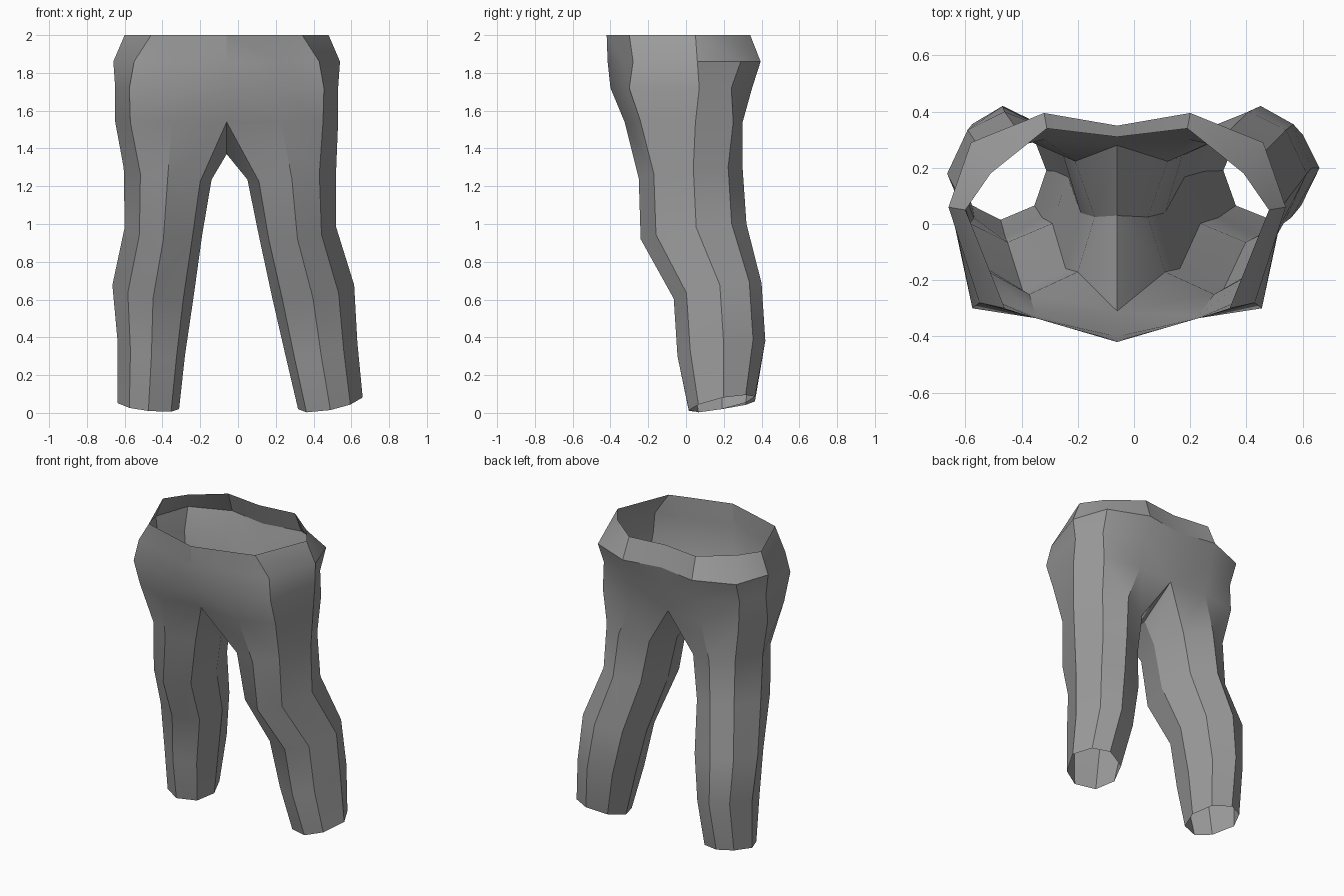
import bpy, bmesh

if "Cube" in bpy.data.objects:
    bpy.data.objects.remove(bpy.data.objects["Cube"])

AXIS = -0.06  # x of the garment's centre line

cloth = bpy.data.materials.new("grey_cloth")
cloth.diffuse_color = (0.33, 0.33, 0.33, 1)
cloth.use_nodes = True
cloth.node_tree.nodes["Principled BSDF"].inputs["Base Color"].default_value = cloth.diffuse_color

# Half hip rings, waist downward: (distance from axis, y) for
# centre front, front, front corner, side, back corner, back, centre back
HIPS = [
    (2.00, [(0, -.42), (.29, -.335), (.40, -.30), (.54, .05), (.45, .18), (.25, .34), (0, .31)]),
    (1.86, [(0, -.415), (.29, -.335), (.49, -.28), (.60, .06), (.52, .29), (.26, .395), (0, .35)]),
    (1.72, [(0, -.40), (.29, -.335), (.515, -.30), (.59, .07), (.51, .24), (.26, .35), (0, .325)]),
    (1.54, [(0, -.31), (.29, -.325), (.51, -.24), (.59, .05), (.51, .25), (.26, .30), (0, .28)]),
]

# Leg cross-section in units of half width: front round the outside to the inside
SECTION = [(0, -1), (.62, -.71), (1, .05), (.66, .72), (.05, 1), (-.7, .72), (-1, 0), (-.74, -.71)]

# Leg rings: outer x, inner x, front y, back y, z, tilt front-back, tilt sideways
LEGS = {
    -1: [(-.605, -.14, -.25, .30, 1.265, .025, .03),
         (-.60, -.19, -.24, .32, .96, .04, .02),
         (-.665, -.235, -.065, .40, .645, .04, .03),
         (-.637, -.28, -.045, .42, .34, .04, .03),
         (-.637, -.312, .015, .365, .035, .025, .015)],
    1: [(.52, .05, -.25, .30, 1.265, .025, .03),
        (.52, .11, -.24, .32, .96, .04, .02),
        (.615, .18, -.065, .40, .645, .04, .03),
        (.632, .25, -.045, .42, .34, .04, .03),
        (.66, .318, .015, .365, .05, .035, .03)],
}

bm = bmesh.new()


def bridge(a, b, closed=False):
    """Quads between two equally long rows of vertices."""
    n = len(a)
    for i in range(n if closed else n - 1):
        j = (i + 1) % n
        bm.faces.new((a[i], a[j], b[j], b[i]))


# Shared centre seam and crotch
seam_front = [bm.verts.new((AXIS, r[0][1], z)) for z, r in HIPS]
seam_back = [bm.verts.new((AXIS, r[-1][1], z)) for z, r in HIPS]
crotch = bm.verts.new((AXIS, .03, 1.37))

for side in (-1, 1):
    # Hip half
    rows = []
    for k, (z, ring) in enumerate(HIPS):
        mid = [bm.verts.new((AXIS + side * d, y, z)) for d, y in ring[1:-1]]
        rows.append([seam_front[k]] + mid + [seam_back[k]])
    for a, b in zip(rows, rows[1:]):
        bridge(a, b)

    # Leg tube, open at the hem
    tube = []
    for outer, inner, yf, yb, z, tv, tu in LEGS[side]:
        cx, hx = (outer + inner) / 2, (outer - inner) / 2
        cy, hy = (yf + yb) / 2, (yb - yf) / 2
        tube.append([bm.verts.new((cx + u * hx, cy + v * hy, z + v * tv + u * tu))
                     for u, v in SECTION])
    for a, b in zip(tube, tube[1:]):
        bridge(a, b, closed=True)

    # Join hip to leg, and the inner thigh to the crotch
    top, hip = tube[0], rows[-1]
    bridge(hip, [top[7]] + top[:6])
    bridge([hip[-1], crotch, hip[0]], [top[5], top[6], top[7]])

bmesh.ops.recalc_face_normals(bm, faces=bm.faces)
mesh = bpy.data.meshes.new("trousers")
bm.to_mesh(mesh)
bm.free()
mesh.materials.append(cloth)
trousers = bpy.data.objects.new("trousers", mesh)
bpy.context.collection.objects.link(trousers)
bpy.context.view_layer.objects.active = trousers
trousers.select_set(True)
bpy.ops.object.shade_smooth_by_angle(angle=0.52)
